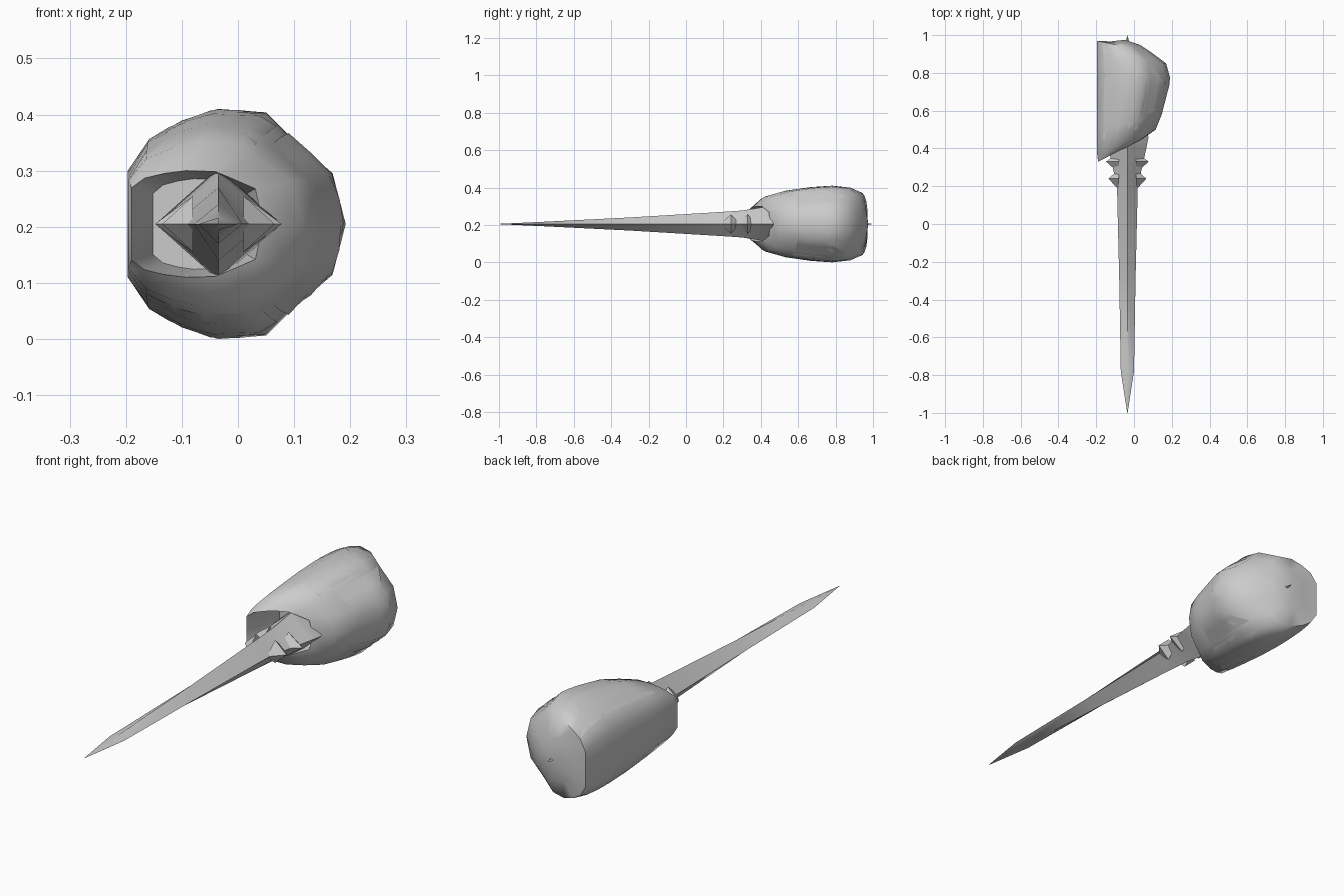
import bpy, math

if "Cube" in bpy.data.objects:
    bpy.data.objects.remove(bpy.data.objects["Cube"])

CX, CZ = -0.035, 0.205
grey = bpy.data.materials.new("plain grey")
grey.diffuse_color = (0.6, 0.6, 0.6, 1)
grey.use_nodes = True
grey.node_tree.nodes["Principled BSDF"].inputs["Base Color"].default_value = grey.diffuse_color


def make(name, verts, faces, angle=40):
    me = bpy.data.meshes.new(name)
    me.from_pydata(verts, [], faces)
    me.materials.append(grey)
    ob = bpy.data.objects.new(name, me)
    bpy.context.collection.objects.link(ob)
    bpy.ops.object.select_all(action='DESELECT')
    ob.select_set(True)
    bpy.context.view_layer.objects.active = ob
    bpy.ops.object.mode_set(mode='EDIT')
    bpy.ops.mesh.select_all(action='SELECT')
    bpy.ops.mesh.normals_make_consistent(inside=False)
    bpy.ops.object.mode_set(mode='OBJECT')
    bpy.ops.object.shade_smooth_by_angle(angle=math.radians(angle))
    return ob


def bridge(rings, n, closed=True):
    m = n if closed else n - 1
    return [(r * n + k, r * n + (k + 1) % n, (r + 1) * n + (k + 1) % n, (r + 1) * n + k)
            for r in range(rings - 1) for k in range(m)]


# Stem and neck: four-sided diamond loft (y, half width, half height)
stem = [(-1.0, .001, .001), (-.78, .035, .011), (-.3, .043, .035), (.2, .055, .065),
        (.3, .078, .072), (.4, .1, .088), (.46, .112, .1), (.55, .07, .07)]
verts = []
for y, w, h in stem:
    verts += [(CX + w, y, CZ), (CX, y, CZ + h), (CX - w, y, CZ), (CX, y, CZ - h)]
make("stem", verts, bridge(len(stem), 4) + [(0, 1, 2, 3), (28, 29, 30, 31)], 50)

# Thorns on both sides of the neck
for side in (-1, 1):
    for y, reach in ((.24, .1), (.33, .113)):
        base = [(CX + side * .045, y + dy, CZ + dz)
                for dy, dz in ((-.06, 0), (0, .05), (.05, 0), (0, -.05))]
        base.append((CX + side * reach, y, CZ))
        make("thorn", base, [(0, 1, 2, 3)] + [(k, (k + 1) % 4, 4) for k in range(4)], 20)

# Bulb cross-section, flat on the left, and its stations
# (y at left, y at right, x at left, x at right, half height, squareness)
half = [(-1, .46), (-.8, .74), (-.5, .9), (-.17, 1), (.27, .97), (.47, .78), (.88, .44), (1, 0)]
section = half + [(u, -v) for u, v in half[-2::-1]]
N = len(section)
stations = [(.33, .45, -.19, .045, .095, .5), (.37, .5, -.195, .115, .147, .8),
            (.5, .58, -.197, .147, .178, 1), (.65, .69, -.197, .173, .197, 1),
            (.79, .77, -.197, .192, .205, 1), (.90, .85, -.197, .17, .194, 1),
            (.97, .91, -.197, .09, .165, 1)]


def bulb_point(k, t, scale=1.0):
    """Point on the bulb: k runs around the section, t along the stations."""
    i = min(int(t), len(stations) - 2)
    f = t - i
    yl, yr, xl, xr, h, p = [a + (b - a) * f for a, b in zip(stations[i], stations[i + 1])]
    j = min(int(k), N - 2)
    g = k - j
    u, v = [a + (b - a) * g for a, b in zip(section[j], section[j + 1])]
    v = math.copysign(abs(v) ** p, v)
    s = (u + 1) / 2
    x, z = xl + (xr - xl) * s, h * v
    return (CX + (x - CX) * scale, yl + (yr - yl) * s, CZ + z * scale)


verts = [bulb_point(k, t) for t in range(len(stations)) for k in range(N)]
faces = bridge(len(stations), N)
# Domed back
last = len(verts) - N
verts += [(-.04 + (x + .04) * .55, .965 + (y - .965) * .3, CZ + (z - CZ) * .55)
          for x, y, z in verts[last:]]
verts.append((-.05, .975, CZ))
faces += [(last + k, last + (k + 1) % N, last + N + (k + 1) % N, last + N + k) for k in range(N)]
faces += [(last + N + k, last + N + (k + 1) % N, len(verts) - 1) for k in range(N)]
# Hollow mouth around the neck
inner = len(verts)
verts += [(CX + (x - CX) * .75, .5, CZ + (z - CZ) * .85) for x, y, z in verts[:N]]
faces += [(k, (k + 1) % N, inner + (k + 1) % N, inner + k) for k in range(N)]
faces.append(tuple(range(inner, inner + N)))
make("bulb", verts, faces, 50)


def petal(name, k0, k1, t0, ends, lift):
    """Thin outer petal lying on the bulb, with a jagged rear edge."""
    rows, cols = 7, len(ends)
    vs = []
    for r in range(rows):
        f = r / (rows - 1)
        vs += [bulb_point(k0 + (k1 - k0) * c / (cols - 1), t0 + (ends[c] - t0) * f,
                          1.002 + lift * f) for c in range(cols)]
    make(name, vs, bridge(rows, cols, False), 50)


# Jagged right petal, then mirrored top and bottom petals
petal("right_petal", 5, 9, 2.2, [4.9, 4.3, 3.7, 4.2, 3.6, 4.2, 3.7, 4.3, 4.9], .015)
for name, flip in (("top_petal", False), ("bottom_petal", True)):
    a, b = (1.0, 4.6) if not flip else (N - 2.0, N - 5.6)
    petal(name, a, b, 1.5, [5.9, 5.3, 4.8, 4.5, 4.4, 4.7, 5.9], .006)

# Small spike poking out of the back
tip = [(CX + .014, .95, CZ), (CX, .95, CZ + .008), (CX - .014, .95, CZ),
       (CX, .95, CZ - .008), (CX, 1.0, CZ)]
make("back_spike", tip, [(0, 1, 2, 3)] + [(k, (k + 1) % 4, 4) for k in range(4)], 20)
